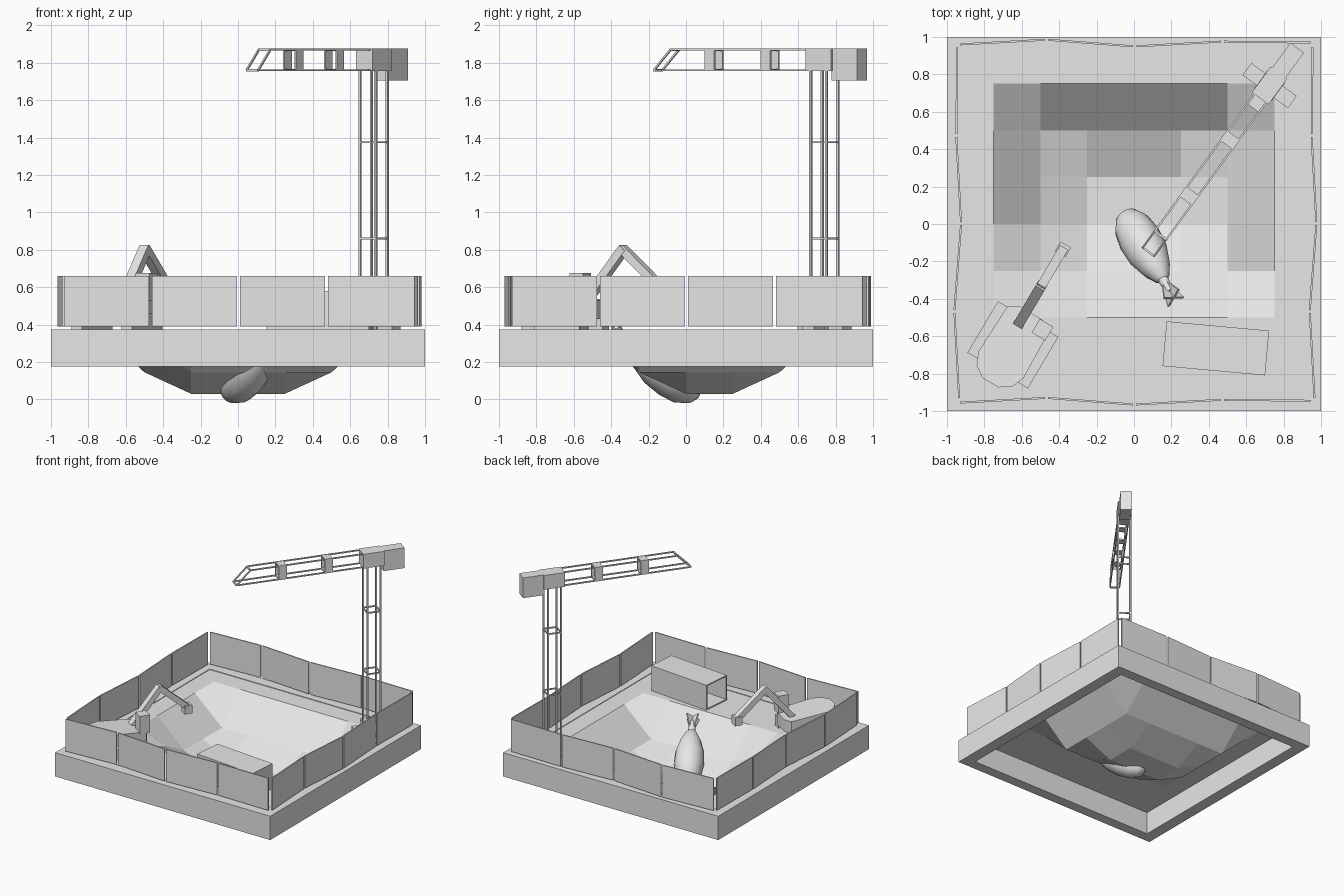
import bpy, bmesh, math
from mathutils import Vector, Matrix

if "Cube" in bpy.data.objects:
    bpy.data.objects.remove(bpy.data.objects["Cube"])

grey = bpy.data.materials.new("plain_grey")
grey.use_nodes = True
COLOUR = (0.8, 0.8, 0.8, 1)
grey.diffuse_color = COLOUR
grey.node_tree.nodes["Principled BSDF"].inputs["Base Color"].default_value = COLOUR

GROUND = 0.37


def finish(name, bm, smooth=False):
    bmesh.ops.recalc_face_normals(bm, faces=bm.faces)
    mesh = bpy.data.meshes.new(name)
    bm.to_mesh(mesh)
    bm.free()
    mesh.materials.append(grey)
    obj = bpy.data.objects.new(name, mesh)
    bpy.context.collection.objects.link(obj)
    if smooth:
        bpy.ops.object.select_all(action='DESELECT')
        obj.select_set(True)
        bpy.context.view_layer.objects.active = obj
        bpy.ops.object.shade_smooth_by_angle(angle=math.radians(35))
    return obj


def add_box(bm, centre, size, frame=Matrix()):
    m = frame @ Matrix.Translation(centre) @ Matrix.Diagonal((*size, 1))
    return bmesh.ops.create_cube(bm, size=1, matrix=m)["verts"]


def add_beam(bm, a, b, width, depth, frame=Matrix()):
    a, b = Vector(a), Vector(b)
    d = b - a
    rot = d.to_track_quat('X', 'Z').to_matrix().to_4x4()
    m = frame @ Matrix.Translation((a + b) / 2) @ rot @ Matrix.Diagonal((d.length, width, depth, 1))
    bmesh.ops.create_cube(bm, size=1, matrix=m)


def heading(x, y, dx, dy):
    """Frame at (x, y) whose local x axis points along (dx, dy)."""
    return Matrix.Translation((x, y, 0)) @ Matrix.Rotation(math.atan2(dy, dx), 4, 'Z')


# Square frame around the plot
bm = bmesh.new()
for s in (-1, 1):
    add_box(bm, (0, s * 0.955, 0.275), (2, 0.09, 0.2))
    add_box(bm, (s * 0.95, 0, 0.275), (0.1, 1.82, 0.2))
finish("ground_frame", bm)

# Ground sheet with a stepped pit
bm = bmesh.new()
bmesh.ops.create_grid(bm, x_segments=8, y_segments=8, size=1)
levels = [0.03, 0.145, GROUND]
for v in bm.verts:
    ring = max((abs(v.co.x) - 0.25) / 0.25, (abs(v.co.y - 0.125) - 0.125) / 0.25, 0)
    v.co.z = levels[min(2, round(ring))]
    if (v.co - Vector((-0.5, -0.25, v.co.z))).length < 0.01:
        v.co.z = 0.28
    v.co.x = max(-0.91, min(0.91, v.co.x))
    v.co.y = max(-0.92, min(0.92, v.co.y))
finish("ground_pit", bm)

# Site fence, four loose panels on each side
joints = [(-0.93, -0.01), (-0.46, 0.015), (0.01, -0.02), (0.48, 0.005), (0.96, 0)]
bm = bmesh.new()
for along_y in (False, True):
    for base in (-0.945, 0.97 if not along_y else 0.955):
        for (u0, o0), (u1, o1) in zip(joints, joints[1:]):
            u1 -= 0.015
            if along_y:
                a, b = (base - o0, u0, 0.525), (base - o1, u1, 0.525)
            else:
                a, b = (u0, base + o0, 0.525), (u1, base + o1, 0.525)
            add_beam(bm, a, b, 0.01, 0.27)
finish("fence_panels", bm)

# Open container
bm = bmesh.new()
frame = heading(0.4375, -0.665, 0.55, -0.05)
add_box(bm, (0, 0, 0.475), (0.55, 0.24, 0.21), frame)
bm.faces.ensure_lookup_table()
end = min(bm.faces, key=lambda f: f.calc_center_median().x)
bmesh.ops.delete(bm, geom=[end], context='FACES')
container = finish("container", bm)
shell = container.modifiers.new("shell", 'SOLIDIFY')
shell.thickness = 0.015
shell.offset = -1

# Tower crane: local x runs along the jib
crane = heading(0.725, 0.74, -0.59, -0.81)
bm = bmesh.new()
H = 0.052
corners = [(-H, -H), (H, -H), (H, H), (-H, H)]
for i, (x, y) in enumerate(corners):
    add_box(bm, (x, y, 1.065), (0.013, 0.013, 1.39), crane)
    nx, ny = corners[(i + 1) % 4]
    for z in (0.86, 1.375):
        add_beam(bm, (x, y, z), (nx, ny, z), 0.01, 0.01, crane)
finish("crane_mast", bm)

bm = bmesh.new()
add_box(bm, (0, 0, 0.385), (0.3, 0.08, 0.03), crane)
add_box(bm, (0, 0, 0.385), (0.08, 0.3, 0.03), crane)
finish("crane_feet", bm)

LOW, TOP, W = 1.76, 1.87, 0.038
TIP_LOW, TIP_TOP = 1.1, 0.99
bm = bmesh.new()
for s in (-1, 1):
    add_beam(bm, (0, s * W, LOW), (TIP_LOW, s * W, LOW), 0.01, 0.01, crane)
    add_beam(bm, (0, s * W, TOP), (TIP_TOP, s * W, TOP), 0.01, 0.01, crane)
    add_beam(bm, (TIP_LOW, s * W, LOW), (TIP_TOP, s * W, TOP), 0.01, 0.01, crane)
for x, z in ((TIP_LOW, LOW), (TIP_TOP, TOP)):
    add_beam(bm, (x, -W, z), (x, W, z), 0.012, 0.012, crane)
# Collars that brace the jib
for x in (0.36, 0.73):
    for s in (-1, 1):
        add_box(bm, (x, s * W, 1.815), (0.065, 0.011, 0.115), crane)
        add_box(bm, (x, 0, 1.815 + s * 0.054), (0.065, 0.08, 0.01), crane)
finish("crane_jib", bm)

bm = bmesh.new()
add_box(bm, (0, 0, 1.815), (0.17, 0.11, 0.12), crane)
finish("crane_turret", bm)
bm = bmesh.new()
add_box(bm, (-0.165, 0, 1.79), (0.17, 0.09, 0.17), crane)
finish("crane_counterweight", bm)

# Excavator: local x points forward
digger = heading(-0.65, -0.65, 0.51, 0.86)
bm = bmesh.new()
for s in (-1, 1):
    add_box(bm, (0.005, s * 0.155, 0.415), (0.32, 0.065, 0.09), digger)
add_box(bm, (0, 0, 0.42), (0.2, 0.26, 0.05), digger)
finish("excavator_tracks", bm)

bm = bmesh.new()
outline = [(0.17, -0.13), (0.2, -0.07), (0.2, 0.07), (0.17, 0.13), (-0.12, 0.14),
           (-0.19, 0.11), (-0.23, 0.05), (-0.23, -0.05), (-0.19, -0.11), (-0.12, -0.14)]
base = bm.faces.new([bm.verts.new((x, y, 0.43)) for x, y in outline])
lid = bmesh.ops.extrude_face_region(bm, geom=[base])["geom"]
for v in lid:
    if isinstance(v, bmesh.types.BMVert):
        v.co.z = 0.55 - 0.1 * v.co.x
bm.transform(digger)
finish("excavator_body", bm)

bm = bmesh.new()
add_box(bm, (0.155, -0.095, 0.6), (0.085, 0.085, 0.15), digger)
finish("excavator_cab", bm)

bm = bmesh.new()
add_beam(bm, (0.12, 0.03, 0.53), (0.355, 0.03, 0.81), 0.055, 0.045, digger)
add_beam(bm, (0.34, 0.03, 0.81), (0.58, 0.03, 0.6), 0.05, 0.045, digger)
finish("excavator_arm", bm)
bm = bmesh.new()
add_box(bm, (0.58, 0.03, 0.585), (0.06, 0.065, 0.07), digger)
finish("excavator_bucket", bm)

# Buried shell lying nose down in the pit
nose, tail = Vector((-0.05, 0.06, 0.015)), Vector((0.215, -0.4, 0.36))
axis = tail - nose
length = axis.length
pose = Matrix.Translation(nose) @ axis.to_track_quat('Z', 'Y').to_matrix().to_4x4()
profile = [(0, 0.02), (0.04, 0.06), (0.15, 0.1), (0.3, 0.115), (0.48, 0.11),
           (0.64, 0.08), (0.75, 0.045), (0.78, 0.028), (0.92, 0.022)]
SIDES = 14
bm = bmesh.new()
loops = [[bm.verts.new((r * math.cos(2 * math.pi * i / SIDES),
                        r * math.sin(2 * math.pi * i / SIDES), t * length))
          for i in range(SIDES)] for t, r in profile]
for lo, hi in zip(loops, loops[1:]):
    for i in range(SIDES):
        j = (i + 1) % SIDES
        bm.faces.new((lo[i], lo[j], hi[j], hi[i]))
bm.faces.new(loops[0])
bm.faces.new(loops[-1])
bm.transform(pose)
finish("shell_body", bm, smooth=True)

# Flared tail fins
bm = bmesh.new()
for k in range(2):
    verts = add_box(bm, (0, 0, 0.91 * length), (0.13, 0.012, 0.16 * length))
    for v in verts:
        if v.co.z < 0.9 * length:
            v.co.x *= 0.35
    bmesh.ops.rotate(bm, verts=verts, cent=(0, 0, 0), matrix=Matrix.Rotation(math.pi * (0.25 + k / 2), 3, 'Z'))
bm.transform(pose)
finish("shell_fins", bm)
